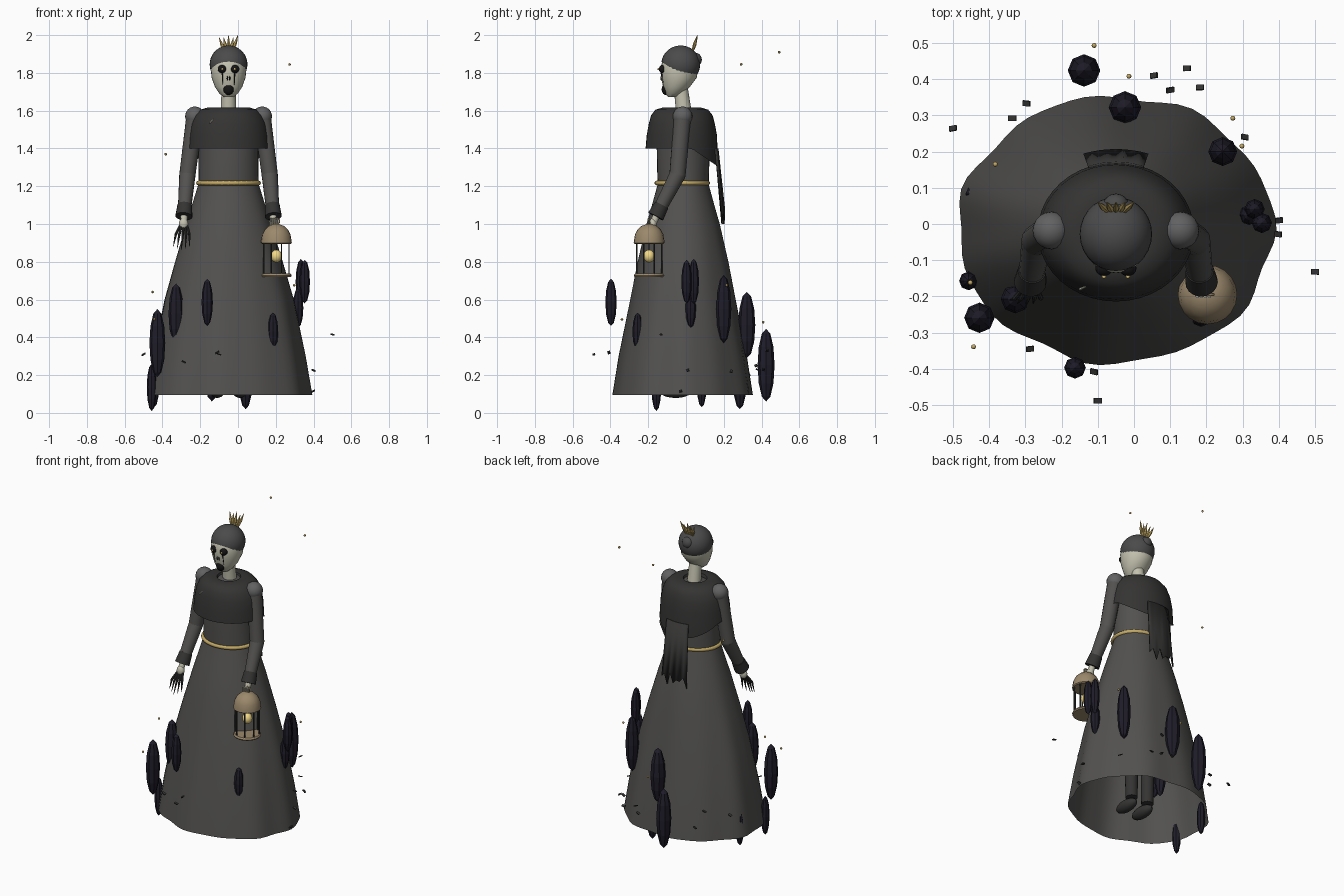
import bpy, bmesh, math, random
from mathutils import Vector, Matrix

if "Cube" in bpy.data.objects:
    bpy.data.objects.remove(bpy.data.objects["Cube"])

random.seed(4)
CX, CY = -0.05, -0.015


def material(name, r, g, b):
    m = bpy.data.materials.new(name)
    m.diffuse_color = (r, g, b, 1)
    m.use_nodes = True
    m.node_tree.nodes["Principled BSDF"].inputs["Base Color"].default_value = m.diffuse_color
    return m


DRESS = material("dress_grey", .085, .083, .08)
CLOAK = material("cloak_grey", .035, .034, .033)
SLEEVE = material("sleeve_grey", .12, .12, .12)
HAIR = material("hair_grey", .07, .07, .07)
BONE = material("bone", .55, .54, .43)
BLACK = material("black", .008, .007, .007)
SHARD = material("shard_dark", .014, .012, .022)
GOLD = material("gold", .55, .4, .13)
GLOW = material("glow", .9, .7, .25)
TAN = material("lantern_tan", .33, .25, .15)


def finish(name, bm, mat, smooth=True):
    bmesh.ops.recalc_face_normals(bm, faces=bm.faces)
    me = bpy.data.meshes.new(name)
    bm.to_mesh(me)
    bm.free()
    ob = bpy.data.objects.new(name, me)
    bpy.context.collection.objects.link(ob)
    me.materials.append(mat)
    if smooth:
        bpy.ops.object.select_all(action='DESELECT')
        ob.select_set(True)
        bpy.context.view_layer.objects.active = ob
        bpy.ops.object.shade_smooth_by_angle(angle=math.radians(40))
    return ob


def loft(name, rings, mat, seg=32, caps=True, warp=None):
    """Rings of (z, rx, ry, cx, cy) joined into a skin."""
    bm = bmesh.new()
    rows = []
    for i, (z, rx, ry, cx, cy) in enumerate(rings):
        row = []
        for k in range(seg):
            a = 2 * math.pi * k / seg
            p = Vector((cx + rx * math.cos(a), cy + ry * math.sin(a), z))
            row.append(bm.verts.new(warp(p, a, i) if warp else p))
        rows.append(row)
    for lo, hi in zip(rows, rows[1:]):
        for k in range(seg):
            n = (k + 1) % seg
            bm.faces.new((lo[k], lo[n], hi[n], hi[k]))
    if caps:
        bm.faces.new(rows[0])
        bm.faces.new(rows[-1])
    return finish(name, bm, mat)


def ball(name, loc, size, mat, seg=16, rings=10, smooth=True):
    bm = bmesh.new()
    bmesh.ops.create_uvsphere(bm, u_segments=seg, v_segments=rings, radius=1,
                              matrix=Matrix.Translation(loc) @ Matrix.Diagonal((*size, 1)))
    return finish(name, bm, mat, smooth)


def rod(name, p, q, r1, r2, mat, seg=14):
    p, q = Vector(p), Vector(q)
    d = q - p
    m = Matrix.Translation((p + q) / 2) @ d.to_track_quat('Z', 'Y').to_matrix().to_4x4()
    bm = bmesh.new()
    bmesh.ops.create_cone(bm, cap_ends=True, segments=seg, radius1=r1, radius2=r2,
                          depth=d.length, matrix=m)
    return finish(name, bm, mat)


def torus(name, loc, rx, ry, tube, mat, upright=False):
    bpy.ops.mesh.primitive_torus_add(location=loc, major_radius=1, minor_radius=tube / rx,
                                     major_segments=32, minor_segments=8)
    ob = bpy.context.object
    ob.name = name
    ob.scale = (rx, ry, rx)
    if upright:
        ob.rotation_euler.x = math.pi / 2
    ob.data.materials.append(mat)
    bpy.ops.object.shade_smooth()


# skirt with soft folds growing toward the hem, open underneath
def folds(p, a, i):
    t = max(0, (1.2 - p.z) / 1.1)
    f = 1 + t * (.016 * math.sin(7 * a + .6) + .012 * math.sin(11 * a + 2))
    return Vector((CX + (p.x - CX) * f, CY + (p.y - CY) * f, p.z))


skirt = [(.095, .435, .368), (.3, .402, .337), (.6, .342, .278), (.8, .285, .24),
         (.9, .255, .217), (1.0, .225, .194), (1.1, .194, .165), (1.21, .16, .135)]
loft("skirt", [(*r, CX, CY) for r in skirt], DRESS, 64, False, folds)

# bodice and belt
bodice = [(1.2, .16, .135), (1.3, .158, .138), (1.4, .158, .14), (1.5, .165, .135),
          (1.57, .14, .11), (1.605, .06, .06)]
loft("bodice", [(*r, CX, CY) for r in bodice], DRESS)
torus("belt", (CX, -.02, 1.217), .16, .137, .012, GOLD)


# shoulder cape with longer back
def back_hem(p, a, i):
    if i == 0 and p.y > .03:
        p.z -= .09 * min(1, (p.y - .03) / .13)
    return p


cape = [(1.4, .216, .192), (1.47, .21, .186), (1.53, .2, .175), (1.575, .18, .163),
        (1.605, .15, .14), (1.617, .11, .1), (1.615, .07, .07), (1.59, .06, .06)]
loft("cape", [(*r, CX, -.022) for r in cape], CLOAK, 40, False, back_hem)

# ragged strip hanging down the back
bm = bmesh.new()
top, bot = [], []
for k in range(9):
    u = k / 8 - .5
    bow = -.05 * u * u
    top.append(bm.verts.new((CX + .155 * u, .172 + bow, 1.4)))
    bot.append(bm.verts.new((CX + .18 * u, .207 + bow, 1.0 + (.045 if k % 2 else 0) + .02 * (k % 3))))
for k in range(8):
    bm.faces.new((top[k], top[k + 1], bot[k + 1], bot[k]))
strip = finish("back_strip", bm, CLOAK)
strip.modifiers.new("thickness", 'SOLIDIFY').thickness = .008
rod("cape_pin", (-.15, -.18, 1.535), (-.13, -.172, 1.555), .004, .002, BONE, 6)

# neck, skull and hair
rod("neck", (CX, -.01, 1.58), (CX, -.03, 1.74), .042, .036, BONE, 20)
skull = [(1.672, .025, .025, -.07), (1.69, .048, .045, -.065), (1.725, .072, .07, -.05),
         (1.775, .09, .095, -.038), (1.83, .095, .1, -.035), (1.88, .083, .088, -.03),
         (1.92, .05, .055, -.025)]
loft("skull", [(z, rx, ry, CX, cy) for z, rx, ry, cy in skull], BONE, 28)
bm = bmesh.new()
bmesh.ops.create_uvsphere(bm, u_segments=28, v_segments=18, radius=.1,
                          matrix=Matrix.Translation((CX, -.028, 1.845)) @ Matrix.Diagonal((1, 1.03, 1, 1)))
bmesh.ops.bisect_plane(bm, geom=bm.verts[:] + bm.edges[:] + bm.faces[:], plane_co=(0, -.12, 1.853),
                       plane_no=(0, .12, .18), clear_inner=True)
finish("hair", bm, HAIR)
ball("hair_bun", (CX, .05, 1.87), (.036, .034, .036), HAIR)

# gold comb leaves
for k in range(5):
    u = (k - 2) / 2
    base = Vector((CX + .018 * u, .03, 1.9))
    tip = Vector((CX + .05 * u, .06, 2.0 - .014 * (k % 2) - .012 * (k == 0)))
    mid = base.lerp(tip, .55)
    rod("comb_leaf", base, mid, .004, .009, GOLD, 6)
    rod("comb_leaf_tip", mid, tip, .009, .001, GOLD, 6)

# face: eyes, tears, nose, mouth
for s in (-1, 1):
    x = CX + s * .033
    ball("eye_socket", (x, -.122, 1.82), (.024, .022, .022), BLACK)
    ball("pupil", (x, -.145, 1.82), (.006, .006, .006), GLOW, 8, 6)
    rod("tear_streak", (x, -.132, 1.81), (x - s * .003, -.115, 1.735), .005, .002, BLACK, 6)
    ball("nostril", (CX + s * .006, -.13, 1.772), (.004, .006, .012), BLACK, 8, 6)
ball("mouth", (CX, -.107, 1.713), (.028, .022, .03), BLACK)

# arms, cuffs, palms, legs, feet
for s in (-1, 1):
    def at(dx, y, z):
        return Vector((CX + s * dx, y, z))
    sh, el, wr = at(.178, -.018, 1.57), at(.218, -.045, 1.26), at(.235, -.15, 1.06)
    ball("shoulder", sh, (.052, .052, .052), SLEEVE, 20, 12)
    rod("upper_sleeve", sh, el, .046, .043, DRESS, 18)
    ball("elbow", el, (.043, .043, .043), DRESS)
    rod("lower_sleeve", el, wr, .043, .034, DRESS, 18)
    rod("cuff", el.lerp(wr, .8), el.lerp(wr, 1.1), .039, .045, CLOAK, 18)
    rod("wrist", wr, at(.238, -.175, 1.0), .02, .018, BONE, 10)
    ball("palm", at(.238, -.175, 1.0), (.025, .02, .032), BONE, 12, 8)
    rod("leg", at(.06, -.01, .15), at(.065, -.01, .9), .036, .05, CLOAK, 14)
    ball("foot", at(.06, -.055, .115), (.038, .085, .036), CLOAK)

# clawed fingers on the free hand
for k in range(5):
    u = (k - 2) / 2
    a = Vector((-.288 + .02 * u, -.18, .99))
    b = Vector((-.293 + .036 * u, -.205, .945))
    c = Vector((-.3 + .043 * u, -.23 + .02 * abs(u), .862 + .018 * abs(u)))
    rod("finger", a, b, .006, .007, CLOAK, 8)
    rod("claw", b, c, .007, .001, CLOAK, 8)
# fingers gripping the lantern ring
for k in range(4):
    x = .172 + .011 * k
    rod("grip_finger", (x, -.19, .995), (x + .003, -.2, 1.03), .006, .005, BONE, 8)

# lantern
LX, LY = .203, -.195
loft("lantern_base", [(z, r, r, LX, LY) for z, r in ((.72, .078), (.727, .082), (.737, .076))], TAN, 20)
dome = [(.895, .076), (.9, .082), (.915, .08), (.945, .075), (.97, .062), (.99, .04), (1.0, .012)]
loft("lantern_dome", [(z, r, r, LX, LY) for z, r in dome], TAN, 20)
torus("lantern_ring", (LX, LY, 1.015), .016, .016, .004, TAN, True)
for k in range(8):
    a = 2 * math.pi * (k + .5) / 8
    x, y = LX + .072 * math.cos(a), LY + .072 * math.sin(a)
    rod("lantern_bar", (x, y, .73), (x, y, .9), .004, .004, CLOAK, 6)
ball("lantern_light", (LX, LY, .83), (.03, .03, .034), GLOW)
rod("light_wick", (LX, LY, .86), (LX, LY, .9), .003, .003, CLOAK, 6)

# dark shards floating round the skirt: x, y, radius, low z, high z
shards = [(-.138, .424, .045, .06, .445), (-.025, .322, .045, .29, .64), (.245, .2, .04, .37, .73),
          (-.443, .083, .025, .03, .25), (-.457, -.157, .026, .01, .26), (-.427, -.259, .042, .19, .55),
          (-.328, -.207, .04, .365, .685), (-.163, -.397, .03, .46, .71), (.318, .025, .028, .45, .66),
          (.333, .041, .028, .575, .815), (.353, .003, .028, .58, .81), (.185, -.256, .028, .33, .53),
          (.04, .285, .035, .02, .3)]
for x, y, r, lo, hi in shards:
    ball("shard", (x, y, (lo + hi) / 2), (r, r, (hi - lo) / 2), SHARD, 8, 6, False)

# gold sparks
for p in ((-.11, .493, 1.91), (-.014, .408, .48), (.273, .292, 1.845), (.298, .215, .675),
          (-.383, .165, 1.37), (-.452, -.162, .64), (-.443, -.339, .495)):
    ball("spark", p, (.007, .007, .007), GOLD, 8, 6)

# drifting dark chips
for p in ((.055, .41, .23), (.146, .43, .33), (.182, .377, .23), (.1, .37, .25), (-.297, .333, .2),
          (-.336, .292, .3), (-.5, .264, .31), (.306, .24, .22), (.4, .01, .225), (.397, -.028, .115),
          (.5, -.132, .415), (-.287, -.345, .27), (-.11, -.408, .32), (-.1, -.488, .31)):
    rot = Matrix.Rotation(random.uniform(-.5, .5), 4, 'X') @ Matrix.Rotation(random.uniform(-.7, .7), 4, 'Y')
    bm = bmesh.new()
    bmesh.ops.create_cube(bm, size=1, matrix=Matrix.Translation(p) @ rot @ Matrix.Diagonal((.022, .015, .006, 1)))
    finish("chip", bm, CLOAK, False)
